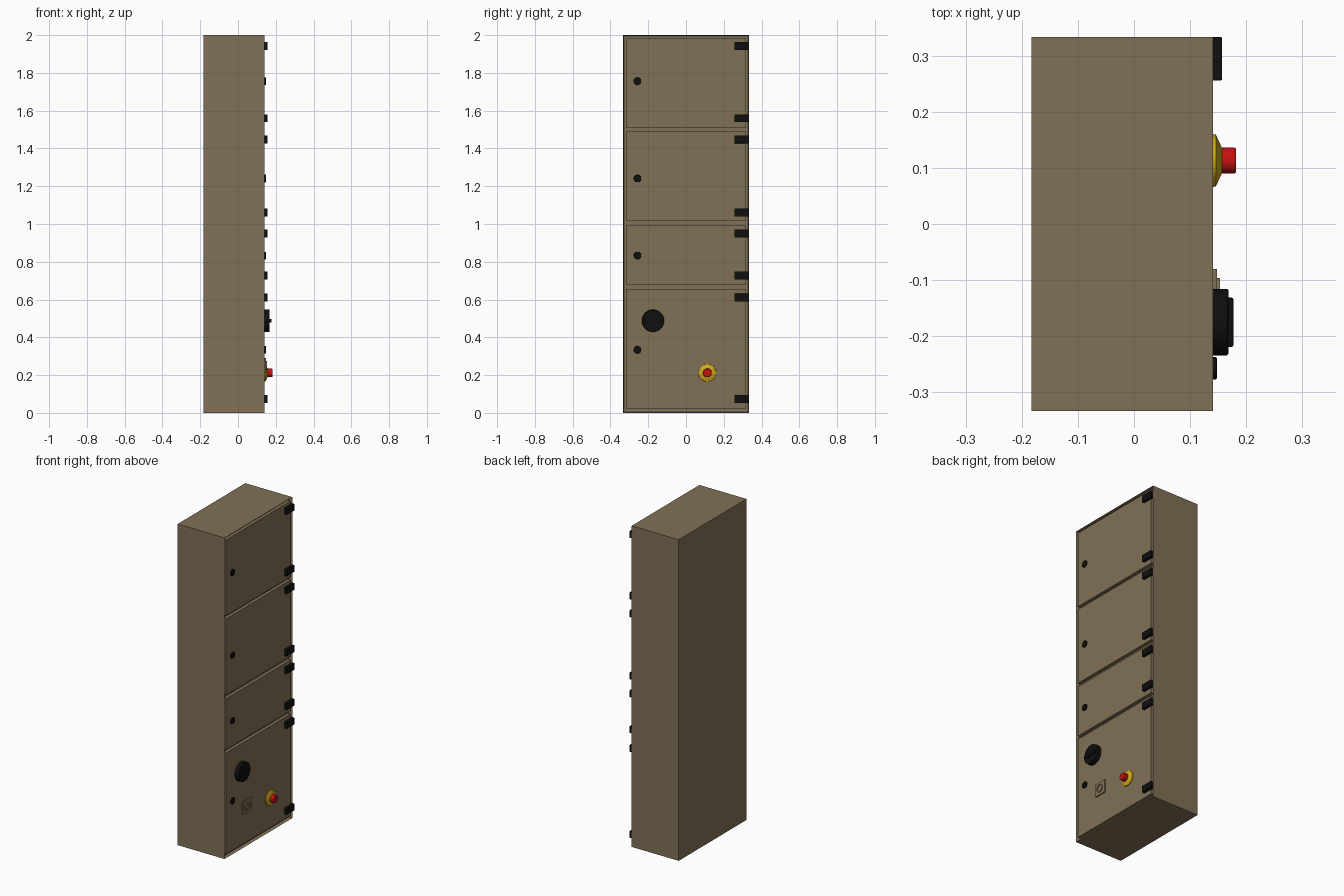
import bpy, bmesh, math
from mathutils import Matrix

cube = bpy.data.objects.get("Cube")
if cube:
    bpy.data.objects.remove(cube, do_unlink=True)


def material(name, rgb, rough=0.6):
    m = bpy.data.materials.new(name)
    m.use_nodes = True
    col = (*rgb, 1)
    m.diffuse_color = col
    bsdf = m.node_tree.nodes["Principled BSDF"]
    bsdf.inputs["Base Color"].default_value = col
    bsdf.inputs["Roughness"].default_value = rough
    return m


BROWN = material("taupe_paint", (0.22, 0.165, 0.095))
BLACK = material("black_plastic", (0.005, 0.005, 0.005))
YELLOW = material("warning_yellow", (0.62, 0.4, 0.01))
RED = material("button_red", (0.55, 0.006, 0.006))

BACK, FACE = -0.183, 0.141      # rear and door plane in x
HALF, TOP = 0.333, 2.0          # half width in y, height
FLOOR = FACE - 0.02             # bottom of the gaps around the doors
RIM = 0.006                     # thickness of the sheet edge


def finish(name, bm, mat, bevel=0.0, smooth=False):
    bmesh.ops.recalc_face_normals(bm, faces=bm.faces)
    me = bpy.data.meshes.new(name)
    bm.to_mesh(me)
    bm.free()
    me.materials.append(mat)
    ob = bpy.data.objects.new(name, me)
    bpy.context.collection.objects.link(ob)
    if bevel:
        mod = ob.modifiers.new("bevel", "BEVEL")
        mod.width, mod.segments = bevel, 2
    if smooth:
        bpy.ops.object.select_all(action="DESELECT")
        ob.select_set(True)
        bpy.context.view_layer.objects.active = ob
        bpy.ops.object.shade_smooth_by_angle(angle=math.radians(30))
    return ob


def box(name, xs, ys, zs, mat, bevel=0.0):
    bm = bmesh.new()
    size = [b - a for a, b in (xs, ys, zs)]
    mid = [(a + b) / 2 for a, b in (xs, ys, zs)]
    bmesh.ops.create_cube(bm, size=1, matrix=Matrix.Translation(mid) @ Matrix.Diagonal((*size, 1)))
    return finish(name, bm, mat, bevel)


def turned(name, profile, y, z, mat, steps=40):
    """Spin a (height above door, radius) profile about an axis along x."""
    bm = bmesh.new()
    verts = [bm.verts.new((FACE + h, y + r, z)) for h, r in profile]
    edges = [bm.edges.new(pair) for pair in zip(verts, verts[1:])]
    bmesh.ops.spin(bm, geom=verts + edges, cent=(0, y, z), axis=(1, 0, 0),
                   angle=2 * math.pi, steps=steps, use_merge=True)
    bmesh.ops.remove_doubles(bm, verts=bm.verts, dist=1e-5)
    return finish(name, bm, mat, smooth=True)


# Cabinet shell with a shallow recess in its door side
bm = bmesh.new()
size = (FACE - BACK, 2 * HALF, TOP)
bmesh.ops.create_cube(bm, size=1, matrix=Matrix.Translation(((BACK + FACE) / 2, 0, TOP / 2))
                      @ Matrix.Diagonal((*size, 1)))
bm.normal_update()
front = [f for f in bm.faces if f.normal.x > 0.9]
bmesh.ops.inset_region(bm, faces=front, thickness=RIM)
bmesh.ops.translate(bm, verts=front[0].verts, vec=(FLOOR - FACE, 0, 0))
finish("cabinet_shell", bm, BROWN)

# Doors: bottom, top, lower hinge, upper hinge, lock height
doors = {
    "top": (1.509, 1.982, 1.56, 1.942, 1.756),
    "upper": (1.016, 1.49, 1.061, 1.448, 1.241),
    "lower": (0.676, 0.992, 0.727, 0.95, 0.833),
    "bottom": (0.024, 0.655, 0.074, 0.61, 0.334),
}
for name, (low, high, hinge_a, hinge_b, lock) in doors.items():
    box(name + "_door", (FLOOR, FACE), (-0.318, 0.317), (low, high), BROWN)
    for tag, z in (("lower", hinge_a), ("upper", hinge_b)):
        box(f"{name}_door_{tag}_hinge", (FACE - 0.004, FACE + 0.016), (0.256, HALF),
            (z - 0.021, z + 0.021), BLACK, 0.002)
    turned(name + "_door_lock", [(0, 0.02), (0.005, 0.02), (0.007, 0.018), (0.007, 0)],
           -0.257, lock, BLACK, 24)

# Rotary main switch
KY, KZ = -0.175, 0.488
turned("switch_dial", [(0, 0.059), (0.025, 0.059), (0.027, 0.057), (0.027, 0)], KY, KZ, BLACK)
box("switch_grip", (FACE + 0.02, FACE + 0.036), (KY - 0.044, KY + 0.044),
    (KZ - 0.01, KZ + 0.01), BLACK, 0.003)

# Emergency stop
EY, EZ = 0.113, 0.212
turned("stop_collar", [(0, 0.047), (0.005, 0.046), (0.016, 0.022), (0.016, 0)], EY, EZ, YELLOW)
turned("stop_button", [(0.012, 0.022), (0.015, 0.023), (0.038, 0.023), (0.041, 0.021), (0.041, 0)],
       EY, EZ, RED)

# Socket plate with a raised ring
SY, SZ = -0.12, 0.25
box("socket_plate", (FACE, FACE + 0.007), (SY - 0.04, SY + 0.04), (SZ - 0.04, SZ + 0.04), BROWN)
turned("socket_ring", [(0.006, 0.024), (0.012, 0.024), (0.012, 0.018), (0.0075, 0.018), (0.0075, 0)],
       SY, SZ, BROWN, 32)
